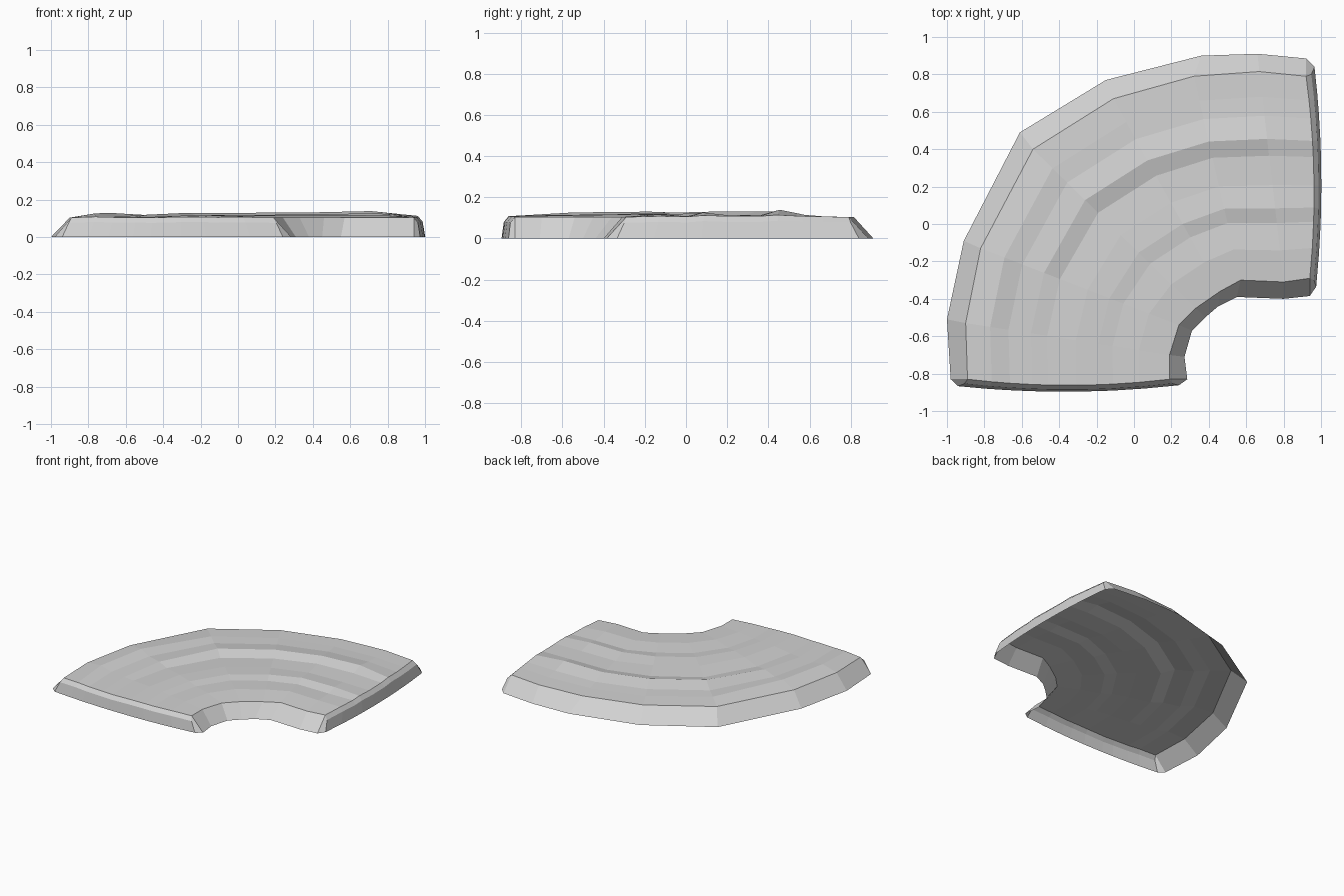
import bpy
import bmesh
from mathutils import Vector

cube = bpy.data.objects.get("Cube")
if cube:
    bpy.data.objects.remove(cube, do_unlink=True)

# Plan outlines of the bend, one point per station along the curve
outer_foot = [(-.98, -.83), (-1, -.51), (-.91, -.09), (-.61, .49),
              (-.15, .77), (.36, .90), (.66, .91), (.92, .885)]
outer_rim = [(-.89, -.83), (-.90, -.53), (-.82, -.13), (-.54, .40),
             (-.11, .67), (.32, .79), (.67, .815), (.92, .79)]
inner_rim = [(.19, -.83), (.19, -.70), (.24, -.54), (.33, -.45),
             (.46, -.36), (.57, -.30), (.80, -.31), (.94, -.29)]
inner_foot = [(.285, -.83), (.27, -.71), (.31, -.57), (.38, -.50),
              (.45, -.44), (.55, -.39), (.80, -.40), (.94, -.385)]

# Cross-section: fraction from outer to inner rim
across = [0, .12, .21, .32, .40, .54, .65, .72, .85, 1]
BASE = .104

# Humps between the ruts: column -> extra height at each station
humps = {
    1: [.005, .022, .026, .008, .004, .002, .002, .002],
    2: [.002, .004, .008, .006, .006, .006, .010, .004],
    3: [.002, .004, .016, .026, .026, .028, .035, .010],
    4: [.000, .004, .002, .000, .002, .006, .010, .004],
    5: [.004, .010, .012, .010, .008, .006, .008, .004],
    6: [.004, .008, .012, .014, .016, .020, .022, .008],
    7: [.002, .004, .004, .006, .006, .004, .004, .002],
    8: [.003, .006, .010, .012, .012, .014, .012, .004],
}


def at(p, z):
    return Vector((p[0], p[1], z))


def bulge(t):
    return 4 * t * (1 - t)


bm = bmesh.new()


def row(points):
    return [bm.verts.new(p) for p in points]


def bridge(a, b):
    for i in range(len(a) - 1):
        bm.faces.new((a[i], a[i + 1], b[i + 1], b[i]))


# Ends bow outwards
end_dirs = {0: Vector((0, -1, 0)), 7: Vector((1, 0, 0))}

# Surface and sloping side walls
stations = []
for s in range(8):
    pts = [at(outer_foot[s], 0)]
    for c, t in enumerate(across):
        z = BASE + humps.get(c, [0] * 8)[s]
        p = at(outer_rim[s], z).lerp(at(inner_rim[s], z), t)
        if s in end_dirs:
            p += end_dirs[s] * .032 * bulge(t)
        pts.append(p)
    pts.append(at(inner_foot[s], 0))
    stations.append(row(pts))
for a, b in zip(stations, stations[1:]):
    bridge(a, b)


# Rounded end walls with chamfered corners
def end_wall(s, mid, foot):
    top = stations[s]
    rows = []
    for (start, stop), z in ((mid, .076), (foot, 0)):
        pts = []
        for c, t in enumerate(across):
            wave = humps.get(c, [0] * 8)[s] if z else 0
            p = at(start, z + wave).lerp(at(stop, z + wave), t)
            pts.append(p + end_dirs[s] * .032 * bulge(t))
        rows.append(row(pts))
    bridge(top[1:-1], rows[0])
    bridge(rows[0], rows[1])
    for foot_v, i in ((top[0], 0), (top[-1], -1)):
        rim_v = top[1] if i == 0 else top[-2]
        bm.faces.new((foot_v, rim_v, rows[0][i], rows[1][i]))


end_wall(0, ((-.905, -.853), (.205, -.853)), ((-.94, -.867), (.24, -.862)))
end_wall(7, ((.948, .80), (.962, -.30)), ((.965, .84), (.974, -.335)))

bmesh.ops.recalc_face_normals(bm, faces=bm.faces)
if sum(f.normal.z * f.calc_area() for f in bm.faces) < 0:
    bmesh.ops.reverse_faces(bm, faces=bm.faces)

mesh = bpy.data.meshes.new("curved_path")
bm.to_mesh(mesh)
bm.free()
path = bpy.data.objects.new("curved_path", mesh)
bpy.context.collection.objects.link(path)

# Single pale grey
grey = bpy.data.materials.new("pale_grey")
grey.use_nodes = True
color = (.65, .65, .65, 1)
grey.diffuse_color = color
grey.node_tree.nodes["Principled BSDF"].inputs["Base Color"].default_value = color
mesh.materials.append(grey)
